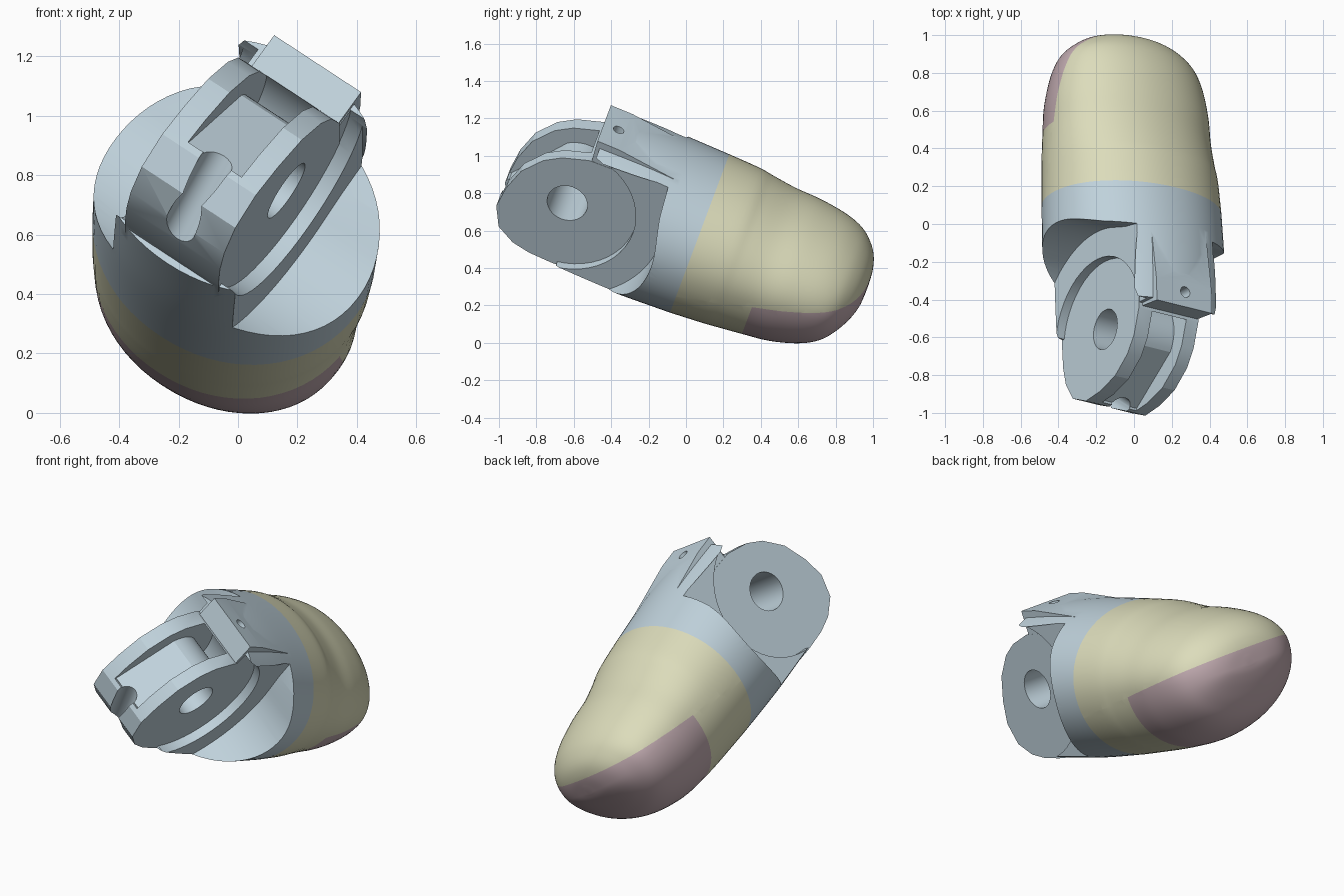
import bpy, bmesh, math
from mathutils import Matrix, Vector

if "Cube" in bpy.data.objects:
    bpy.data.objects.remove(bpy.data.objects["Cube"])

# Local frame: x = hinge axis, y = along the finger, z = nail side
PLACE = (Matrix.Translation((0, 0.075, 0.59))
         @ Matrix.Rotation(math.radians(-20.55), 4, 'X')
         @ Matrix.Rotation(math.radians(35), 4, 'Y'))
HINGE = Vector((0.015, -0.72, 0.01))


def material(name, rgb):
    m = bpy.data.materials.new(name)
    m.use_nodes = True
    m.diffuse_color = (*rgb, 1)
    m.node_tree.nodes["Principled BSDF"].inputs["Base Color"].default_value = (*rgb, 1)
    return m


blue = material("pale_blue", (0.53, 0.65, 0.72))
cream = material("pale_yellow", (0.72, 0.72, 0.50))
pink = material("dusty_pink", (0.54, 0.41, 0.44))


def make(name, bm, *mats):
    bmesh.ops.recalc_face_normals(bm, faces=bm.faces)
    mesh = bpy.data.meshes.new(name)
    bm.to_mesh(mesh)
    bm.free()
    for m in mats:
        mesh.materials.append(m)
    ob = bpy.data.objects.new(name, mesh)
    bpy.context.collection.objects.link(ob)
    ob.matrix_world = PLACE
    return ob


def spline(rows, steps):
    """Catmull-Rom through rows of numbers."""
    rows = [Vector(r) for r in rows]
    out = []
    for i in range(len(rows) - 1):
        p0, p1 = rows[max(i - 1, 0)], rows[i]
        p2, p3 = rows[i + 1], rows[min(i + 2, len(rows) - 1)]
        for k in range(steps):
            t = k / steps
            out.append(0.5 * (2 * p1 + (p2 - p0) * t + (2 * p0 - 5 * p1 + 4 * p2 - p3) * t ** 2
                              + (3 * p1 - p0 - 3 * p2 + p3) * t ** 3))
    return out + [rows[-1]]


def loft(rows, steps, seg=72, power=2.06):
    """Rows are (y, half width, centre, height above, depth below) of rounded sections."""
    bm = bmesh.new()
    rings = []
    for y, w, mid, up, down in spline(rows, steps):
        ring = []
        for k in range(seg):
            a = 2 * math.pi * k / seg
            c, s = math.cos(a), math.sin(a)
            x = mid + w * math.copysign(abs(c) ** (2 / power), c)
            z = (up if s > 0 else down) * math.copysign(abs(s) ** (2 / power), s)
            ring.append(bm.verts.new((x, y, z)))
        rings.append(ring)
    for r, q in zip(rings, rings[1:]):
        for k in range(seg):
            j = (k + 1) % seg
            bm.faces.new((r[k], r[j], q[j], q[k]))
    bm.faces.new(rings[0])
    bm.faces.new(rings[-1])
    return bm


def slab(name, points, x0, x1):
    """Side profile around the hinge, extruded along the hinge axis."""
    bm = bmesh.new()
    f = bm.faces.new([bm.verts.new((x0, HINGE.y + y, HINGE.z + z)) for y, z in points])
    moved = bmesh.ops.extrude_face_region(bm, geom=[f])["geom"]
    bmesh.ops.translate(bm, vec=(x1 - x0, 0, 0),
                        verts=[v for v in moved if isinstance(v, bmesh.types.BMVert)])
    return make(name, bm, blue)


def arc(r, a0=0, a1=360, n=48):
    """Points from angle a0 to a1; a full turn leaves out the repeated end."""
    step = (a1 - a0) / (n if a1 - a0 == 360 else n - 1)
    angles = [math.radians(a0 + step * k) for k in range(n)]
    return [(r * math.cos(a), r * math.sin(a)) for a in angles]


def rod(name, start, end, r):
    """Round cutter between two points."""
    bm = bmesh.new()
    start, end = Vector(start), Vector(end)
    way = end - start
    bmesh.ops.create_cone(bm, cap_ends=True, segments=24, radius1=r, radius2=r, depth=way.length,
                          matrix=Matrix.Translation((start + end) / 2)
                          @ way.to_track_quat('Z', 'Y').to_matrix().to_4x4())
    return make(name, bm, blue)


def combine(ob, other, operation):
    mod = ob.modifiers.new("bool", 'BOOLEAN')
    mod.operation, mod.object, mod.solver = operation, other, 'EXACT'
    bpy.context.view_layer.update()
    mesh = bpy.data.meshes.new_from_object(
        ob.evaluated_get(bpy.context.evaluated_depsgraph_get()))
    ob.modifiers.clear()
    ob.data = mesh
    bpy.data.objects.remove(other)


def smooth(ob, degrees):
    bpy.ops.object.select_all(action='DESELECT')
    ob.select_set(True)
    bpy.context.view_layer.objects.active = ob
    bpy.ops.object.shade_smooth_by_angle(angle=math.radians(degrees))


# Knuckle sleeve with a flat-topped scoop and a shallow round recess on each side
body = make("knuckle_sleeve", loft([(-0.66, 0.495, 0, 0.445, 0.415), (-0.35, 0.50, 0, 0.435, 0.435),
                                    (0, 0.495, -0.01, 0.405, 0.44)], 5), blue)
scoop = arc(0.54, -222, 16, 70) + [(0.49, 0.26), (0.475, 0.37), (-0.40, 0.37)]
for side in (-1, 1):
    combine(body, slab("scoop", scoop, side * 0.245, side * 0.8), 'DIFFERENCE')
    combine(body, slab("recess", arc(0.385), side * 0.19, side * 0.5), 'DIFFERENCE')

# Stop block on top, running back into the sleeve
combine(body, slab("stop_block", [(0.045, 0.29), (0.035, 0.445), (0.16, 0.44), (0.6, 0.37),
                                  (0.6, 0.29)], -0.17, 0.187), 'UNION')

# Hinge lug, slotted into two flanges around a teardrop drum
lug = [(0.42, 0.31), (0.03, 0.31), (-0.11, 0.265), (-0.2, 0.205), (-0.29, 0.09), (-0.335, -0.05),
       (-0.35, -0.18), (-0.3, -0.3), (-0.2, -0.365), (-0.1, -0.39), (0.03, -0.4), (0.42, -0.4)]
combine(body, slab("lug", lug, -0.192, 0.192), 'UNION')
slot = arc(0.31, -28, 140, 30) + [(-0.5, 0.2), (-0.5, -0.155)]
combine(body, slab("slot", slot, -0.105, 0.115), 'DIFFERENCE')
drum = arc(0.195, -40, 125, 28) + [(-0.335, -0.15), (-0.28, -0.25), (0.1, -0.25)]
combine(body, slab("drum", drum, -0.12, 0.13), 'UNION')
combine(body, slab("bore", arc(0.11, n=32), -0.5, 0.5), 'DIFFERENCE')

# Cable groove over the front corner and pin hole in the block
combine(body, rod("groove", HINGE + Vector((0, -0.41, -0.07)),
                  HINGE + Vector((0, -0.14, -0.45)), 0.058), 'DIFFERENCE')
combine(body, rod("pin_hole", (0.015, -0.6, 0.33), (0.015, -0.6, 0.55), 0.03), 'DIFFERENCE')
smooth(body, 20)

# Fingertip, flattened on the nail side and fuller on the pad side
bm = loft([(0, 0.495, -0.01, 0.405, 0.44), (0.18, 0.487, -0.018, 0.385, 0.437),
           (0.27, 0.48, -0.024, 0.36, 0.435), (0.4, 0.47, -0.03, 0.33, 0.428),
           (0.55, 0.462, -0.034, 0.315, 0.41), (0.7, 0.435, -0.037, 0.288, 0.362),
           (0.8, 0.395, -0.038, 0.252, 0.298), (0.865, 0.33, -0.036, 0.21, 0.212),
           (0.91, 0.25, -0.035, 0.16, 0.12), (0.935, 0.15, -0.03, 0.10, 0.05),
           (0.942, 0.03, -0.03, 0.04, 0.01)], 5)
pad_start = 0.40
edge_point, edge_normal = Vector((0, pad_start, -0.03)), Vector((0, -0.22, 1))
for co, no in (((0, pad_start, 0), (0, 1, 0)), (edge_point, edge_normal)):
    bmesh.ops.bisect_plane(bm, geom=bm.verts[:] + bm.edges[:] + bm.faces[:], dist=1e-5,
                           plane_co=co, plane_no=no)
for f in bm.faces:
    c = f.calc_center_median()
    f.material_index = int(c.y > pad_start and (c - edge_point).dot(edge_normal) < 0)
tip = make("fingertip", bm, cream, pink)
smooth(tip, 40)
